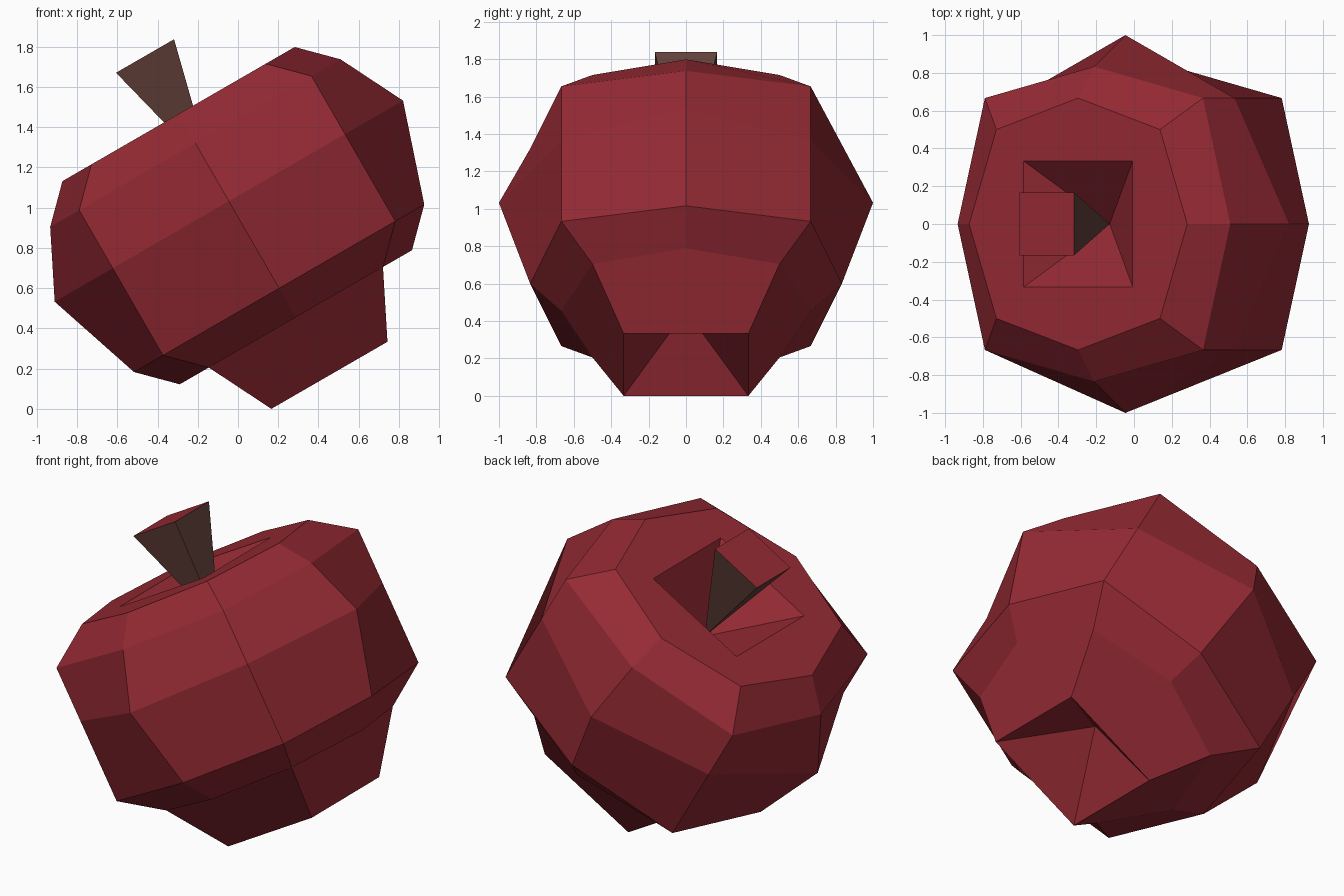
import bpy, bmesh, math
from mathutils import Matrix

if "Cube" in bpy.data.objects:
    bpy.data.objects.remove(bpy.data.objects["Cube"])

U = 1 / 6            # the model sits on a grid of sixths
BASE = -0.083        # height of the underside along the tilted axis
TILT = Matrix.Translation((0.413, 0, 0.2385)) @ Matrix.Rotation(math.radians(-30), 4, 'Y')


def material(name, rgb):
    m = bpy.data.materials.new(name)
    m.diffuse_color = (*rgb, 1)
    m.use_nodes = True
    m.node_tree.nodes["Principled BSDF"].inputs["Base Color"].default_value = m.diffuse_color
    return m


red = material("apple red", (0.300, 0.023, 0.034))
brown = material("stem brown", (0.130, 0.054, 0.044))


def octagon(bm, axis, diag, h):
    """Eight points: on the axes at 'axis', on the corners at 'diag' (grid units)."""
    pts = []
    for ax, ay, dx, dy in ((1, 0, 1, 1), (0, 1, -1, 1), (-1, 0, -1, -1), (0, -1, 1, -1)):
        pts += [(ax * axis, ay * axis), (dx * diag, dy * diag)]
    return [bm.verts.new((x * U, y * U, BASE + h * U)) for x, y in pts]


def square(bm, r, h):
    return [bm.verts.new((x * r * U, y * r * U, BASE + h * U))
            for x, y in ((1, 1), (-1, 1), (-1, -1), (1, -1))]


def apex(bm, ring, h):
    tip = bm.verts.new((0, 0, BASE + h * U))
    return [bm.faces.new((ring[i], ring[(i + 1) % 4], tip)) for i in range(4)]


def join_to_square(bm, octo, sq):
    """Four five-sided faces between an octagon and a square."""
    for i in range(4):
        bm.faces.new((octo[2 * i], octo[2 * i - 1], sq[i - 1], sq[i], octo[2 * i + 1]))


def finish(bm, name, mats):
    bmesh.ops.recalc_face_normals(bm, faces=bm.faces)
    bm.transform(TILT)
    me = bpy.data.meshes.new(name)
    bm.to_mesh(me)
    bm.free()
    for m in mats:
        me.materials.append(m)
    ob = bpy.data.objects.new(name, me)
    bpy.context.collection.objects.link(ob)


# Apple body: stacked octagons, with a pyramid pit at each end
bm = bmesh.new()
rings = [octagon(bm, *r) for r in ((4, 3, 2), (5, 4, 3), (6, 4, 6), (5, 4, 8), (4, 3, 9))]
for lo, hi in zip(rings, rings[1:]):
    for i in range(8):
        j = (i + 1) % 8
        bm.faces.new((lo[j], hi[j], hi[i], lo[i]))
foot, rim = square(bm, 2, 0), square(bm, 2, 9)
join_to_square(bm, rings[0], foot)
join_to_square(bm, rings[-1], rim)
apex(bm, foot, 2)
apex(bm, rim, 7)
finish(bm, "apple_body", [red])

# Stem: upside-down pyramid rising from the pit, with a red end face
bm = bmesh.new()
end = square(bm, 1, 11)
for f in apex(bm, end, 7):
    f.material_index = 1
bm.faces.new(end)
finish(bm, "stem", [red, brown])
